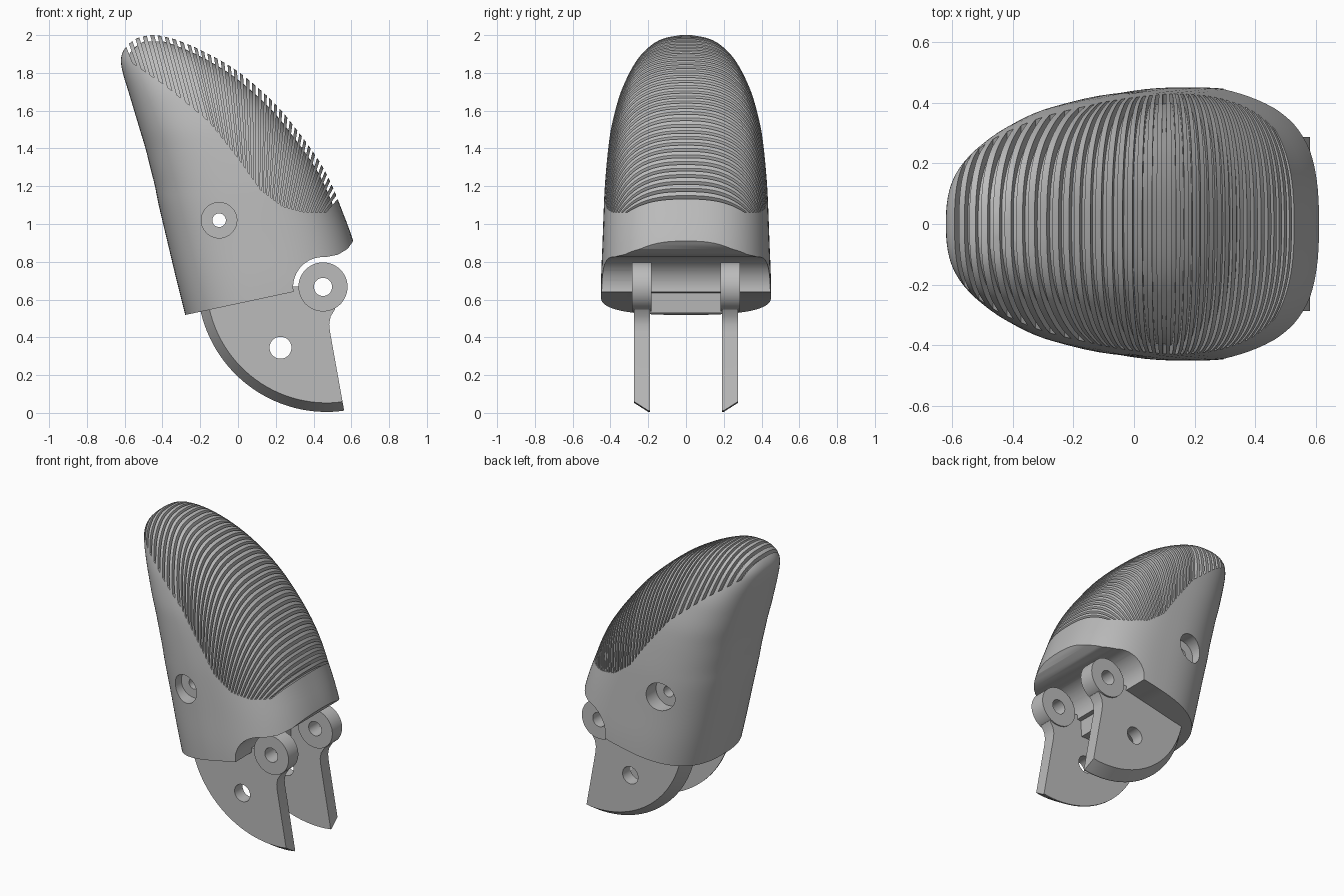
import bpy, bmesh, math
from mathutils import Vector

if "Cube" in bpy.data.objects:
    bpy.data.objects.remove(bpy.data.objects["Cube"])

grey = bpy.data.materials.new("plain grey")
grey.diffuse_color = (0.5, 0.5, 0.5, 1)
grey.use_nodes = True
grey.node_tree.nodes["Principled BSDF"].inputs["Base Color"].default_value = grey.diffuse_color


def loft(name, rings):
    """Closed solid skinned through rings of equal point count."""
    bm = bmesh.new()
    vs = [[bm.verts.new(p) for p in r] for r in rings]
    n = len(vs[0])
    for a, b in zip(vs, vs[1:]):
        for i in range(n):
            j = (i + 1) % n
            bm.faces.new((a[i], a[j], b[j], b[i]))
    bm.faces.new(vs[0][::-1])
    bm.faces.new(vs[-1])
    return finish(name, bm)


def finish(name, bm):
    bmesh.ops.recalc_face_normals(bm, faces=bm.faces[:])
    me = bpy.data.meshes.new(name)
    bm.to_mesh(me)
    bm.free()
    me.materials.append(grey)
    ob = bpy.data.objects.new(name, me)
    bpy.context.collection.objects.link(ob)
    return ob


def prism(name, poly, y0, y1):
    return loft(name, [[(x, y, z) for x, z in poly] for y in (y0, y1)])


def circle(cx, cz, r, a0=0, a1=360, n=40, closed=True):
    m = n if closed else n - 1
    return [(cx + r * math.cos(math.radians(a0 + (a1 - a0) * i / m)),
             cz + r * math.sin(math.radians(a0 + (a1 - a0) * i / m))) for i in range(n)]


def boolean(ob, tool, op):
    m = ob.modifiers.new("bool", 'BOOLEAN')
    m.operation, m.solver, m.object = op, 'EXACT', tool
    bpy.context.view_layer.objects.active = ob
    bpy.ops.object.modifier_apply(modifier=m.name)
    bpy.data.objects.remove(tool)


def smooth(ob):
    bpy.ops.object.select_all(action='DESELECT')
    ob.select_set(True)
    bpy.context.view_layer.objects.active = ob
    bpy.ops.object.shade_smooth_by_angle(angle=math.radians(30))


# Fingertip stations: height, back x, front x, half width
ST = [(.40, -.25, .68, .45), (.52, -.28, .67, .45), (.70, -.325, .66, .45), (.91, -.375, .61, .442),
      (1.1, -.42, .54, .435), (1.2, -.44, .50, .43), (1.3, -.465, .45, .422), (1.4, -.49, .385, .412),
      (1.5, -.52, .31, .398), (1.6, -.55, .23, .375), (1.7, -.58, .13, .345), (1.8, -.61, .01, .30),
      (1.87, -.62, -.10, .258), (1.92, -.605, -.195, .215), (1.96, -.57, -.285, .165),
      (1.985, -.53, -.36, .11), (2.0, -.47, -.43, .03)]


def resample(st, sub=4):
    out = []
    for i in range(len(st) - 1):
        p0, p1, p2, p3 = (st[max(0, min(len(st) - 1, i + k))] for k in (-1, 0, 1, 2))
        for s in range(sub):
            t = s / sub
            out.append(tuple(.5 * (2 * b + (c - a) * t + (2 * a - 5 * b + 4 * c - d) * t * t
                                   + (3 * b - a - 3 * c + d) * t ** 3)
                             for a, b, c, d in zip(p0, p1, p2, p3)))
    return out + [st[-1]]


def section(z, xl, xr, w, n=88):
    c, a, ring = (xl + xr) / 2, (xr - xl) / 2, []
    for i in range(n):
        t = 2 * math.pi * (i + .5) / n
        co, si = math.cos(t), math.sin(t)
        ring.append((c + a * math.copysign(abs(co) ** .77, co),
                     w * math.copysign(abs(si) ** .77, si), z))
    return ring


full = resample(ST)
body = loft("fingertip", [section(*s) for s in full])
core = loft("core", [section(z - .02, l + .03, r - .03, w - .03)
                     for z, l, r, w in full if w > .09])

# Grip grooves: slabs running from the pad ridge to the pad border
RIDGE = [(-.60, 1.93), (-.45, 2.0), (-.26, 1.95), (-.05, 1.835), (.13, 1.70), (.31, 1.5), (.45, 1.3), (.53, 1.12)]
EDGE = [(-.57, 1.86), (-.38, 1.73), (-.15, 1.54), (0, 1.35), (.12, 1.18), (.24, 1.09), (.36, 1.06), (.47, 1.06)]
RIDGE, EDGE = [Vector(p) for p in RIDGE], [Vector(p) for p in EDGE]
cum = [0]
for a, b in zip(RIDGE, RIDGE[1:]):
    cum.append(cum[-1] + (b - a).length)


def pad_line(u):
    d = max(0, min(1, u)) * cum[-1]
    i = max(k for k in range(len(cum) - 1) if cum[k] <= d)
    t = (d - cum[i]) / (cum[i + 1] - cum[i])
    p, q = RIDGE[i].lerp(RIDGE[i + 1], t), EDGE[i].lerp(EDGE[i + 1], t)
    return p + (p - q).normalized() * .1, q


bm = bmesh.new()
N = 38
for k in range(N):
    (p0, q0), (p1, q1) = pad_line((k + .27) / N), pad_line((k + .73) / N)
    a, b = ([bm.verts.new((v.x, y, v.y)) for v in (p0, p1, q1, q0)] for y in (-.6, .6))
    bm.faces.new(a)
    bm.faces.new(b[::-1])
    for i in range(4):
        j = (i + 1) % 4
        bm.faces.new((a[i], b[i], b[j], a[j]))
boolean(body, finish("grooves", bm), 'DIFFERENCE')
boolean(body, core, 'UNION')

# Underside: curved lip, round hinge recess and slanted base
under = [(.8, 1.0), (.64, .945), (.61, .91), (.58, .868), (.53, .838)]
under += circle(.45, .667, .158, 85, 190, 16, False)
under += [(.29, .64), (-.45, .482), (-.45, .2), (.8, .2)]
boolean(body, prism("under_cut", under, -.7, .7), 'DIFFERENCE')

# Cross pin hole with a counterbore on each side
boolean(body, prism("pin_hole", circle(-.1, 1.02, .036), -.7, .7), 'DIFFERENCE')
for s in (-1, 1):
    boolean(body, prism("counterbore", circle(-.1, 1.02, .094), s * .33, s * .7), 'DIFFERENCE')
smooth(body)

# Central block between the hinge arms
smooth(prism("centre_block", [(-.18, .53), (.26, .53), (.28, .82), (-.1, .82)], -.19, .19))

# Hinge arms: rounded lower edge, chamfered on the outer side
C, R = (.47, .69), .685
arc_a = [math.radians(193 + 84.5 * i / 27) for i in range(28)]


def arm_outline(inset):
    pts = [(C[0] + (R - inset) * math.cos(a), C[1] + (R - inset) * math.sin(a)) for a in arc_a]
    pts[-1] = (.562 - inset * .18, .012 + inset)
    return pts + [(.487, .43), (.483, .47), (.49, .51), (.515, .55), (.45, .67), (.3, .67), (-.1, .62)]


for s, side in ((-1, "front"), (1, "back")):
    arm = loft(side + "_hinge_arm", [[(x, s * y, z) for x, z in arm_outline(d)]
                                     for y, d in ((.19, 0), (.2, 0), (.275, .048))])
    boolean(arm, prism("barrel", circle(.45, .667, .13, n=48), s * .182, s * .287), 'UNION')
    for x, z, r in ((.45, .667, .048), (.225, .345, .058)):
        boolean(arm, prism("hole", circle(x, z, r), s * .1, s * .4), 'DIFFERENCE')
    smooth(arm)
